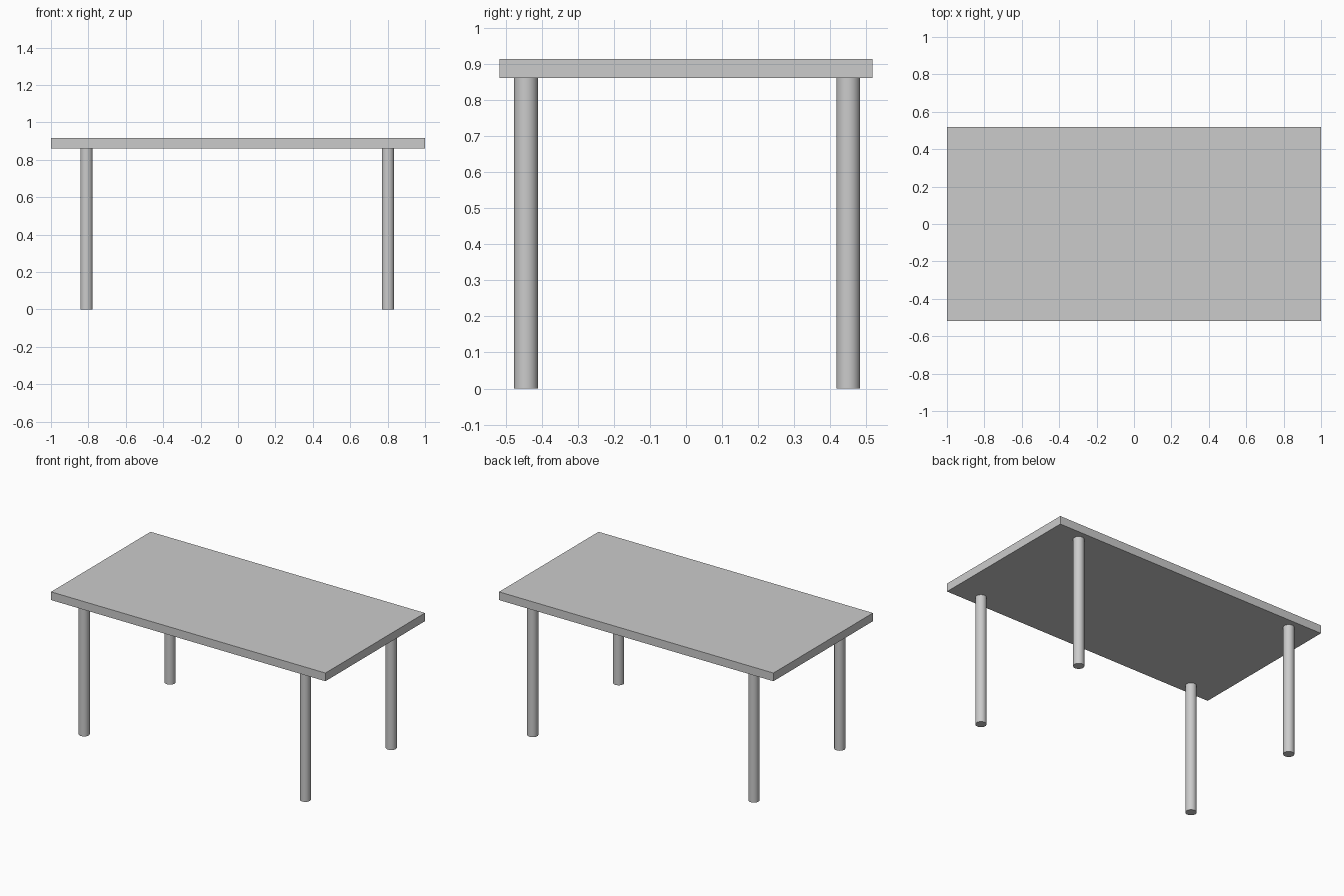
import bpy
import math

cube = bpy.data.objects.get("Cube")
if cube:
    bpy.data.objects.remove(cube, do_unlink=True)

TOP_Z, UNDER_Z = 0.915, 0.861
HALF_DEPTH = 0.518
LEG_RADIUS = 0.033

grey = bpy.data.materials.new("light_grey")
grey.use_nodes = True
colour = (0.6, 0.6, 0.6, 1)
grey.diffuse_color = colour
grey.node_tree.nodes["Principled BSDF"].inputs["Base Color"].default_value = colour


def finish(name):
    obj = bpy.context.object
    obj.name = name
    obj.data.name = name
    obj.data.materials.append(grey)
    return obj


# Flat rectangular table top
bpy.ops.mesh.primitive_cube_add(size=1, location=(0, 0, (TOP_Z + UNDER_Z) / 2))
top = finish("table_top")
top.scale = (2, 2 * HALF_DEPTH, TOP_Z - UNDER_Z)
bpy.ops.object.transform_apply(location=False, rotation=False, scale=True)

# Four round legs
for side, x in (("right", -0.81), ("left", 0.802)):
    for end, y in (("front", -0.444), ("back", 0.45)):
        bpy.ops.mesh.primitive_cylinder_add(
            vertices=32, radius=LEG_RADIUS, depth=UNDER_Z,
            location=(x, y, UNDER_Z / 2))
        finish(f"{end}_{side}_leg")
        bpy.ops.object.shade_smooth_by_angle(angle=math.radians(30))
